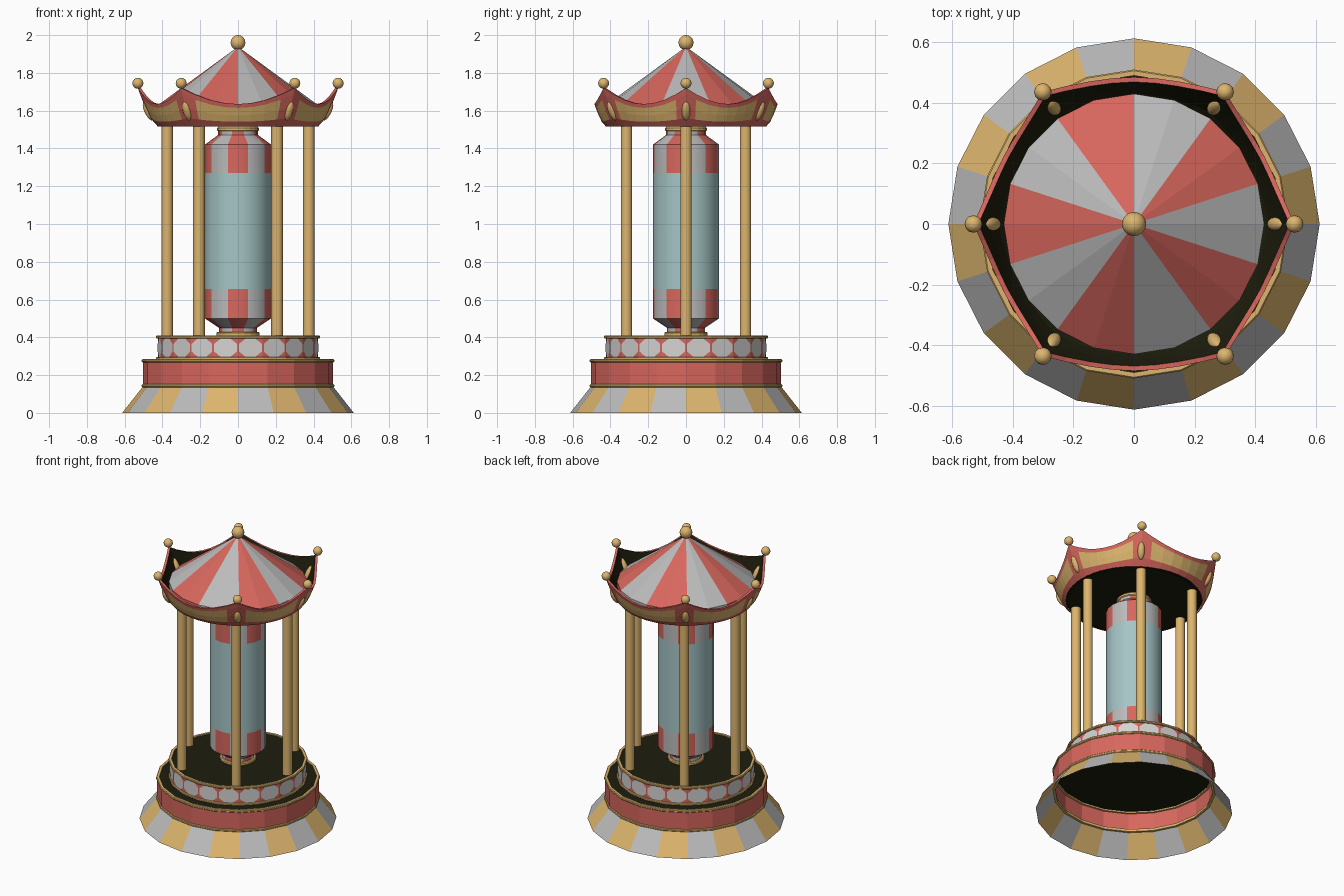
import bpy, bmesh, math
from mathutils import Vector, Matrix

if "Cube" in bpy.data.objects:
    bpy.data.objects.remove(bpy.data.objects["Cube"])

# Flat colours
COLOURS = [("gold", (0.72, 0.46, 0.155)), ("red", (0.68, 0.135, 0.11)),
           ("light_grey", (0.50, 0.50, 0.50)), ("pale_teal", (0.38, 0.56, 0.565)),
           ("near_black", (0.012, 0.012, 0.004)), ("off_white", (0.66, 0.65, 0.64))]
GOLD, RED, GREY, TEAL, BLACK, WHITE = range(6)
mats = []
for nm, c in COLOURS:
    m = bpy.data.materials.new(nm)
    m.diffuse_color = (*c, 1)
    m.use_nodes = True
    m.node_tree.nodes["Principled BSDF"].inputs["Base Color"].default_value = m.diffuse_color
    mats.append(m)


def finish(name, bm, smooth=False):
    me = bpy.data.meshes.new(name)
    bm.to_mesh(me)
    bm.free()
    for m in mats:
        me.materials.append(m)
    ob = bpy.data.objects.new(name, me)
    bpy.context.collection.objects.link(ob)
    if smooth:
        bpy.ops.object.select_all(action='DESELECT')
        ob.select_set(True)
        bpy.context.view_layer.objects.active = ob
        bpy.ops.object.shade_smooth_by_angle(angle=math.radians(35))
    return ob


def skin(bm, cols, colour, close_rows=False):
    """Joins vertical columns of points, listed counter-clockwise, into a shell."""
    vs = [[bm.verts.new(p) for p in col] for col in cols]
    n, rows = len(vs), len(vs[0])
    for i in range(n):
        a, b = vs[i], vs[(i + 1) % n]
        for j in range(rows if close_rows else rows - 1):
            k = (j + 1) % rows
            f = bm.faces.new((a[j], b[j], b[k], a[k]))
            f.material_index = colour(i, j)


def lathe(name, profile, colour, n=20, close=False, smooth=False, at=(0, 0)):
    fn = colour if callable(colour) else (lambda i, j: colour)
    bm = bmesh.new()
    cols = []
    for i in range(n):
        a = 2 * math.pi * i / n
        cols.append([(at[0] + r * math.cos(a), at[1] + r * math.sin(a), z) for r, z in profile])
    skin(bm, cols, fn, close)
    return finish(name, bm, smooth)


def ring(name, r, z0, z1, t=0.02, n=20):
    c = (z1 - z0) * 0.25
    return lathe(name, [(r - t, z0), (r - c, z0), (r, z0 + c), (r, z1 - c), (r - c, z1), (r - t, z1)],
                 GOLD, n, close=True)


def disc(name, r, z, n=20):
    bm = bmesh.new()
    bmesh.ops.create_circle(bm, cap_ends=True, segments=n, radius=r, matrix=Matrix.Translation((0, 0, z)))
    for f in bm.faces:
        f.material_index = BLACK
    return finish(name, bm)


def ball(name, loc, scale, tilt=0.0, turn=0.0, seg=12):
    bm = bmesh.new()
    M = (Matrix.Translation(loc) @ Matrix.Rotation(turn, 4, 'Z') @ Matrix.Rotation(tilt, 4, 'Y')
         @ Matrix.Diagonal((*scale, 1)))
    bmesh.ops.create_uvsphere(bm, u_segments=seg, v_segments=8, radius=1, matrix=M)
    return finish(name, bm, True)


# Base: open striped skirt, red drum and dark deck
lathe("base_skirt", [(0.613, 0), (0.503, 0.14)], lambda i, j: GREY if i % 2 else GOLD)
ring("base_lower_trim", 0.51, 0.135, 0.152)
lathe("base_drum", [(0.503, 0.14), (0.503, 0.275)], RED)
ring("base_upper_trim", 0.51, 0.268, 0.285)
disc("base_deck", 0.497, 0.278)

# Upper step with round white plates
R = 0.423
lathe("step_wall", [(R, 0.28), (R, 0.405)], RED)
ring("step_lower_trim", 0.434, 0.28, 0.296)
ring("step_upper_trim", 0.434, 0.393, 0.409)
disc("step_deck", 0.425, 0.402)
bm = bmesh.new()
for k in range(20):
    a = math.radians(18 * k + 9)
    out, side = Vector((math.cos(a), math.sin(a), 0)), Vector((-math.sin(a), math.cos(a), 0))
    c = out * (R * math.cos(math.radians(9)) + 0.003) + Vector((0, 0, 0.345))
    pts = []
    for q in range(8):
        b = math.radians(45 * q + 22.5)
        pts.append(bm.verts.new(c + side * 0.066 * math.cos(b) + Vector((0, 0, 0.053 * math.sin(b)))))
    bm.faces.new(pts).material_index = WHITE
finish("step_plates", bm)

# Central pillar
lathe("centre_pillar", [(0.10, 0.42), (0.10, 0.45), (0.175, 0.50), (0.175, 0.655), (0.175, 1.27),
                        (0.175, 1.42), (0.105, 1.472), (0.105, 1.50)],
      lambda i, j: TEAL if j == 3 else (RED if (i // 2) % 2 else GREY), smooth=True)
ring("pillar_lower_collar", 0.115, 0.405, 0.428, 0.03)
ring("pillar_upper_collar", 0.11, 1.49, 1.515, 0.03)

# Six posts
for k, (x, y) in enumerate([(0.375, 0), (0.207, 0.315), (-0.207, 0.315),
                            (-0.375, 0), (-0.207, -0.315), (0.207, -0.315)]):
    lathe("post_%d" % (k + 1), [(0.031, 0.40), (0.031, 1.52)], GOLD, 14, smooth=True, at=(x, y))

# Crown: six scalloped sides with gold panels, dark inside
CORNERS = [0, 55.4, 124.6, 180, 235.4, 304.6, 360]
S = [-1, -0.78, -0.5, -0.25, 0, 0.25, 0.5, 0.78]
T = [0, 0.22, 0.5, 0.83, 1]
cols = []
for k in range(6):
    for s in S:
        a = math.radians(CORNERS[k] + (CORNERS[k + 1] - CORNERS[k]) * (s + 1) / 2)
        rt, zt = 0.485 + 0.045 * abs(s) ** 2.5, 1.635 + 0.085 * s * s
        outer = [(0.423 + (rt - 0.423) * t ** 0.65, 1.515 + (zt - 1.515) * t) for t in T]
        prof = outer + [(r - 0.016, z) for r, z in reversed(outer)]
        cols.append([(r * math.cos(a), r * math.sin(a), z) for r, z in prof])


def crown_colour(i, j):
    if j > 4:
        return BLACK
    return GOLD if j in (1, 2) and i % 8 in range(1, 7) else RED


bm = bmesh.new()
skin(bm, cols, crown_colour)
finish("crown", bm)
disc("crown_floor", 0.42, 1.517, 40)

# Corner finials and oval studs
for k in range(6):
    a = math.radians(CORNERS[k])
    c, s = math.cos(a), math.sin(a)
    ball("corner_finial_%d" % (k + 1), (0.53 * c, 0.53 * s, 1.745), (0.029, 0.029, 0.029))
    ball("oval_stud_%d" % (k + 1), (0.472 * c, 0.472 * s, 1.60), (0.024, 0.024, 0.057),
         math.radians(25), a)

# Striped roof and top finial
lathe("roof", [(0.43, 1.59), (0.43, 1.625), (0.012, 1.93)],
      lambda i, j: RED if ((i + 1) // 2) % 2 else GREY)
ring("roof_tip_collar", 0.024, 1.905, 1.925, 0.015, 12)
ball("top_finial", (0, 0, 1.96), (0.04, 0.04, 0.04), seg=14)
